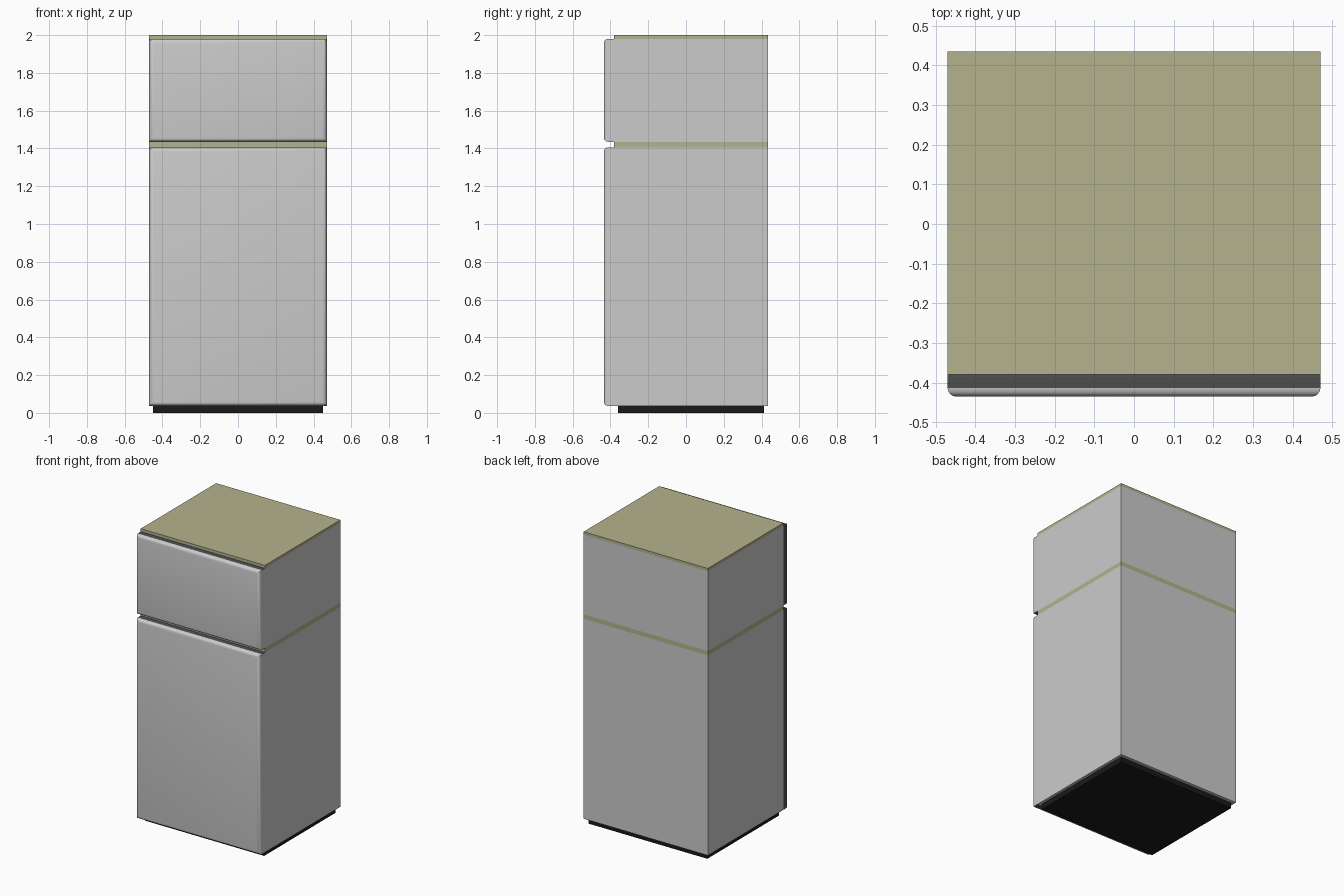
import bpy, bmesh
from mathutils import Vector

if "Cube" in bpy.data.objects:
    bpy.data.objects.remove(bpy.data.objects["Cube"])


def material(name, color):
    m = bpy.data.materials.new(name)
    m.diffuse_color = color
    m.use_nodes = True
    m.node_tree.nodes["Principled BSDF"].inputs["Base Color"].default_value = m.diffuse_color
    return m


OLIVE = material("olive_trim", (0.46, 0.45, 0.27, 1))
BLACK = material("black_base", (0.01, 0.01, 0.01, 1))
DARK = material("dark_door_edge", (0.08, 0.08, 0.08, 1))
HALF, FRONT, BACK = 0.47, -0.38, 0.435


def box(name, lo, hi, mat=None, open_sides=(), door=False):
    """Box between two corners; open_sides lists the z normals left open."""
    lo, hi = Vector(lo), Vector(hi)
    bm = bmesh.new()
    bmesh.ops.create_cube(bm, size=1)
    for v in bm.verts:
        v.co = [(lo[i] + hi[i]) / 2 + v.co[i] * (hi[i] - lo[i]) for i in range(3)]
    bm.normal_update()
    bmesh.ops.delete(bm, geom=[f for f in bm.faces if round(f.normal.z) in open_sides],
                     context='FACES_ONLY')
    if door:
        # rounded front rim, dark top, bottom and hinge edges
        rim = [e for e in bm.edges if all(abs(v.co.y - lo.y) < 1e-5 for v in e.verts)]
        bmesh.ops.bevel(bm, geom=rim, offset=0.022, segments=4, profile=0.5,
                        affect='EDGES')
        bm.normal_update()
        for f in bm.faces:
            if abs(f.normal.z) > 0.999 or f.normal.x < -0.999:
                f.material_index = 1
    me = bpy.data.meshes.new(name)
    bm.to_mesh(me)
    bm.free()
    ob = bpy.data.objects.new(name, me)
    bpy.context.collection.objects.link(ob)
    if door:
        me.materials.append(None)
        me.materials.append(DARK)
        bpy.ops.object.select_all(action='DESELECT')
        ob.select_set(True)
        bpy.context.view_layer.objects.active = ob
        bpy.ops.object.shade_smooth_by_angle()
    elif mat:
        me.materials.append(mat)
    return ob


# Cabinet: stacked shells with olive bands between and on top
for name, z0, z1, mat, opened in (
        ("lower_cabinet", 0.037, 1.405, None, (1,)),
        ("middle_band", 1.405, 1.435, OLIVE, (1, -1)),
        ("upper_cabinet", 1.435, 1.98, None, (1, -1)),
        ("top_panel", 1.98, 2.0, OLIVE, (-1,))):
    box(name, (-HALF, FRONT, z0), (HALF, BACK, z1), mat, opened)

# Doors
box("fridge_door", (-HALF, -0.435, 0.037), (HALF, FRONT, 1.405), door=True)
box("freezer_door", (-HALF, -0.435, 1.435), (HALF, FRONT, 1.98), door=True)

# Recessed plinth
box("plinth", (-0.45, -0.36, 0), (0.45, 0.412, 0.037), BLACK, (1,))
